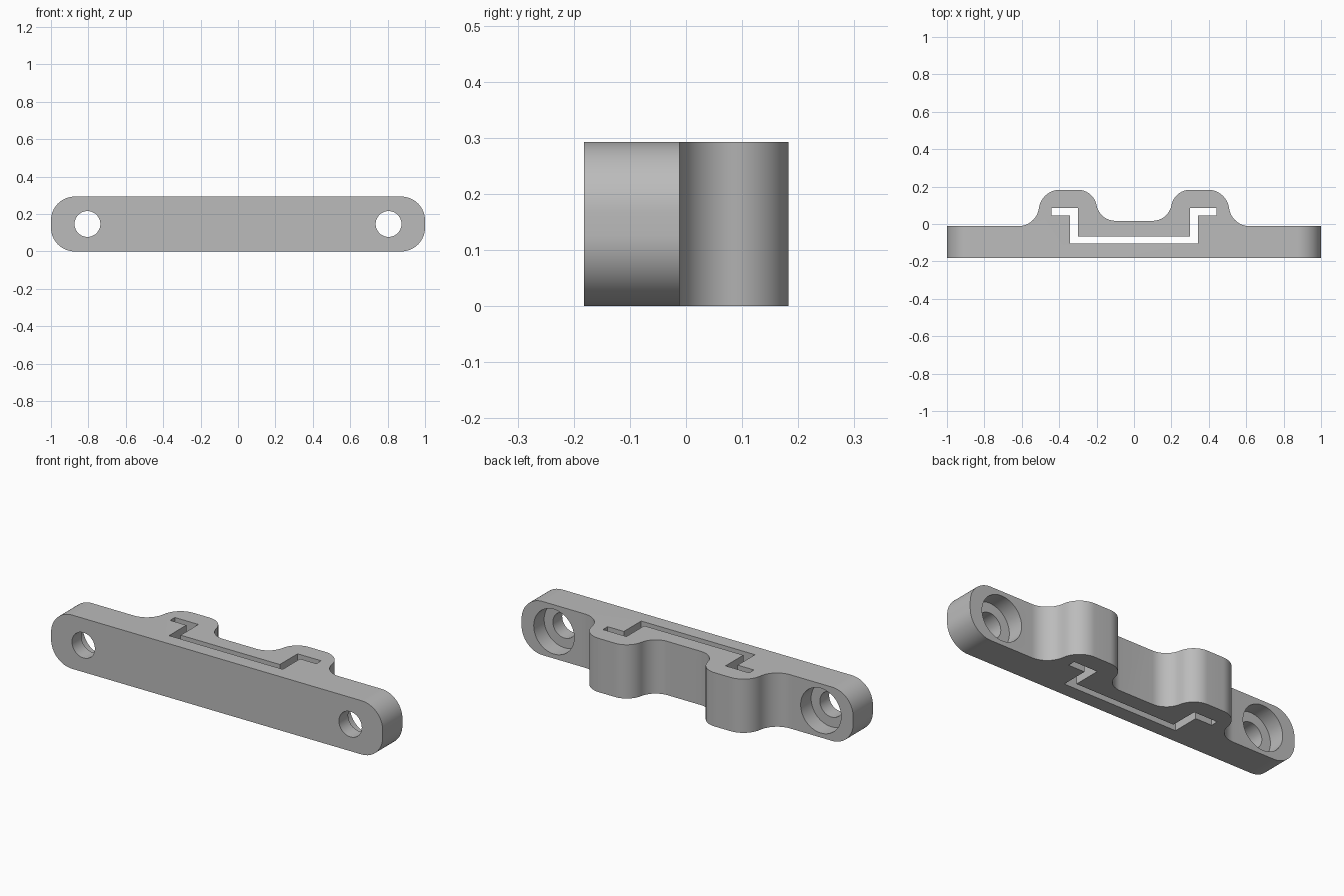
import bpy, bmesh, math
from mathutils import Matrix, Vector

HEIGHT = 0.293
MID = HEIGHT / 2
FRONT, BACK = -0.182, -0.012   # plate faces along y

cube = bpy.data.objects.get("Cube")
if cube:
    bpy.data.objects.remove(cube, do_unlink=True)

grey = bpy.data.materials.new("plain grey")
grey.use_nodes = True
colour = (0.5, 0.5, 0.5, 1)
grey.diffuse_color = colour
grey.node_tree.nodes["Principled BSDF"].inputs["Base Color"].default_value = colour


def finish(name, bm):
    bmesh.ops.recalc_face_normals(bm, faces=bm.faces[:])
    mesh = bpy.data.meshes.new(name)
    bm.to_mesh(mesh)
    bm.free()
    mesh.materials.append(grey)
    obj = bpy.data.objects.new(name, mesh)
    bpy.context.collection.objects.link(obj)
    return obj


def extrude(name, points, vector):
    """Closed outline of 3D points swept along a vector."""
    bm = bmesh.new()
    face = bm.faces.new([bm.verts.new(p) for p in points])
    new = bmesh.ops.extrude_face_region(bm, geom=[face])["geom"]
    bmesh.ops.translate(bm, vec=Vector(vector),
                        verts=[v for v in new if isinstance(v, bmesh.types.BMVert)])
    return finish(name, bm)


def cylinder(name, x, radius, y0, y1):
    bm = bmesh.new()
    place = Matrix.Translation((x, (y0 + y1) / 2, MID)) @ Matrix.Rotation(math.pi / 2, 4, "X")
    bmesh.ops.create_cone(bm, cap_ends=True, segments=64, radius1=radius,
                          radius2=radius, depth=y1 - y0, matrix=place)
    return finish(name, bm)


def s_curve(low, high, steps=14):
    """Two equal tangent arcs, level at both ends, from low to high."""
    dx, dy = high[0] - low[0], high[1] - low[1]
    angle = 2 * math.atan2(dy, abs(dx))
    r = dy / 2 / (1 - math.cos(angle))
    side = math.copysign(1, dx)
    arc = [(r * math.sin(angle * i / steps), r * (1 - math.cos(angle * i / steps)))
           for i in range(steps + 1)]
    first = [(low[0] + side * a, low[1] + b) for a, b in arc]
    second = [(high[0] - side * a, high[1] - b) for a, b in reversed(arc)]
    return first + second[1:]


def mirrored(half):
    return half + [(-x, y) for x, y in reversed(half)]


def cut(body, tool, operation="DIFFERENCE"):
    mod = body.modifiers.new(tool.name, "BOOLEAN")
    mod.operation = operation
    mod.solver = "EXACT"
    mod.object = tool
    bpy.context.view_layer.objects.active = body
    bpy.ops.object.modifier_apply(modifier=mod.name)
    bpy.data.objects.remove(tool, do_unlink=True)


# Mounting bracket: flat plate with two rounded humps at the back
crest = 0.183
half = [(1.1, FRONT), (1.1, BACK)]
half += s_curve((0.62, BACK), (0.396, crest))
half += s_curve((0.10, 0.017), (0.30, crest))[::-1]
bracket = extrude("mounting_bracket", [(x, y, 0) for x, y in mirrored(half)], (0, 0, HEIGHT))

# Rounded plate ends
radius = 0.127
ends = []
for cx, cz, start in ((1, 1, 0), (-1, 1, 90), (-1, -1, 180), (1, -1, 270)):
    for i in range(17):
        a = math.radians(start + 90 * i / 16)
        ends.append((cx * (1 - radius) + radius * math.cos(a), -0.5,
                     MID + cz * (MID - radius) + radius * math.sin(a)))
cut(bracket, extrude("end_rounding", ends, (0, 1, 0)), "INTERSECT")

# Hooked slot through the full height
slot = [(0.343, -0.104), (0.343, 0.045), (0.441, 0.045), (0.441, 0.086),
        (0.299, 0.086), (0.299, -0.067)]
cut(bracket, extrude("slot_cutter", [(x, y, -0.1) for x, y in mirrored(slot)],
                     (0, 0, HEIGHT + 0.2)))

# Screw holes, counterbored from the back
for side in (-1, 1):
    cut(bracket, cylinder("hole_cutter", side * 0.805, 0.069, -0.4, 0.4))
    cut(bracket, cylinder("counterbore_cutter", side * 0.805, 0.122, BACK - 0.09, 0.4))

bpy.ops.object.select_all(action="DESELECT")
bracket.select_set(True)
bpy.context.view_layer.objects.active = bracket
bpy.ops.object.shade_smooth_by_angle(angle=math.radians(30))
